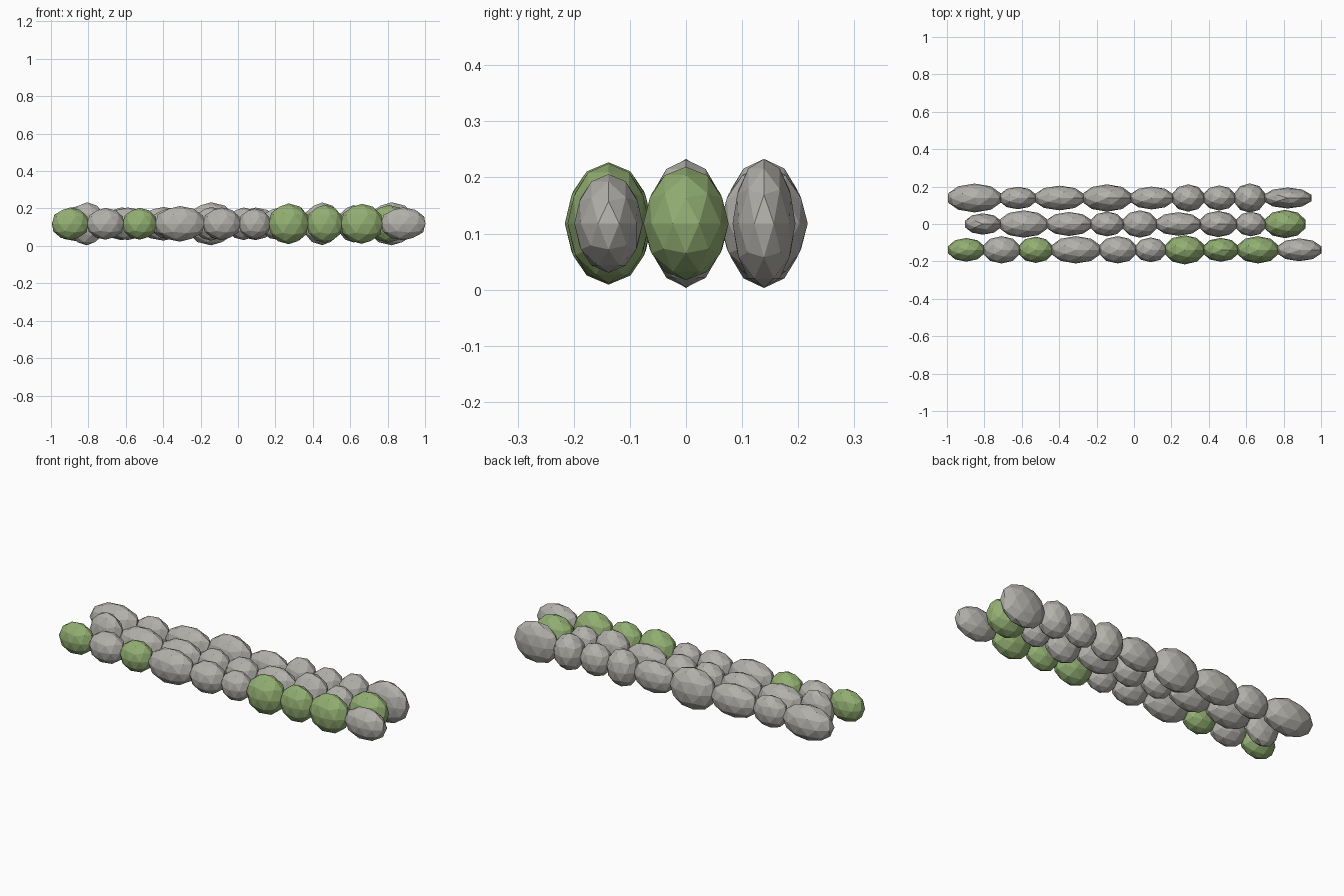
import bpy


def material(name, color):
    m = bpy.data.materials.new(name)
    m.diffuse_color = color
    return m


grey = material("stone_grey", (0.45, 0.44, 0.41, 1))
green = material("moss_green", (0.29, 0.43, 0.17, 1))


def stone_row(name, y, start, stones, mossy):
    # Each stone: (length, half depth, half height), laid end to end along x
    x = start
    for i, (length, hy, hz) in enumerate(stones):
        bpy.ops.mesh.primitive_ico_sphere_add(
            subdivisions=2, radius=1, location=(x + length / 2, y, 0.118))
        ob = bpy.context.object
        ob.name = f"{name}_stone_{i + 1}"
        ob.scale = (length / 2 * 1.09, hy, hz)
        bpy.ops.object.transform_apply(location=False, rotation=False, scale=True)
        ob.data.materials.append(green if i in mossy else grey)
        x += length


# Front row
stone_row("front_row", -0.138, -0.99, [
    (0.187, 0.063, 0.087), (0.19, 0.073, 0.085), (0.175, 0.070, 0.085),
    (0.255, 0.073, 0.095), (0.192, 0.073, 0.087), (0.16, 0.066, 0.082),
    (0.204, 0.078, 0.109), (0.182, 0.064, 0.102), (0.214, 0.073, 0.107),
    (0.229, 0.061, 0.088)], {0, 2, 6, 7, 8})

# Middle row
stone_row("middle_row", 0.0, -0.90, [
    (0.185, 0.057, 0.115), (0.25, 0.073, 0.087), (0.235, 0.064, 0.086),
    (0.172, 0.066, 0.09), (0.177, 0.073, 0.087), (0.235, 0.063, 0.09),
    (0.193, 0.070, 0.114), (0.155, 0.066, 0.087), (0.21, 0.076, 0.101)], {8})

# Back row
stone_row("back_row", 0.139, -0.99, [
    (0.275, 0.077, 0.095), (0.188, 0.060, 0.088), (0.257, 0.066, 0.09),
    (0.252, 0.073, 0.115), (0.225, 0.061, 0.087), (0.166, 0.073, 0.103),
    (0.166, 0.067, 0.09), (0.16, 0.078, 0.1), (0.245, 0.056, 0.115)], set())
